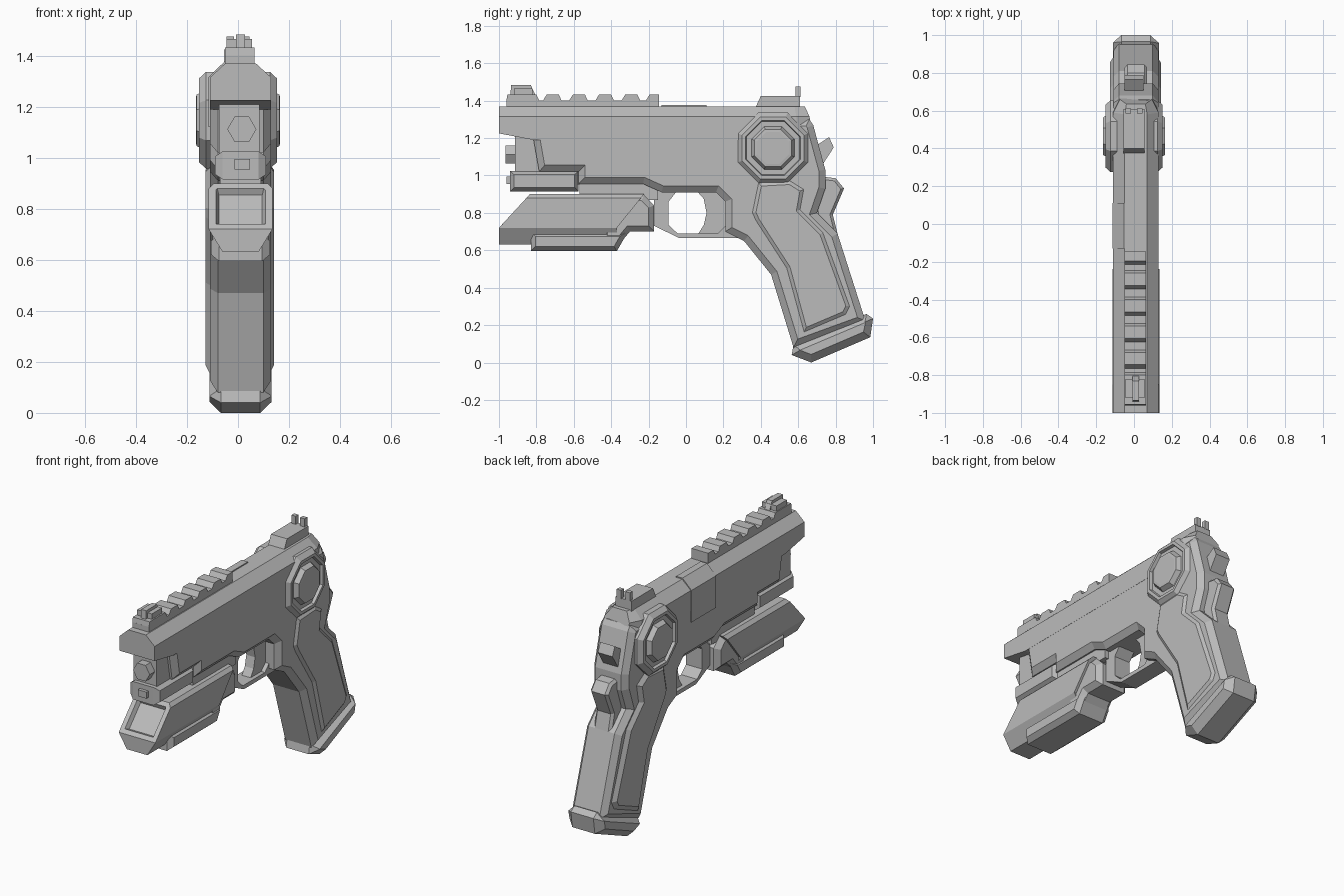
import bpy, bmesh, math
from mathutils import Vector

old = bpy.data.objects.get("Cube")
if old:
    bpy.data.objects.remove(old, do_unlink=True)

CX = 0.01  # centre plane of the body

grey = bpy.data.materials.new("plain grey")
grey.use_nodes = True
grey.diffuse_color = (0.5, 0.5, 0.5, 1)
bsdf = next(n for n in grey.node_tree.nodes if n.type == 'BSDF_PRINCIPLED')
bsdf.inputs["Base Color"].default_value = (0.5, 0.5, 0.5, 1)
bsdf.inputs["Roughness"].default_value = 0.7


def finish(bm, name):
    bmesh.ops.recalc_face_normals(bm, faces=bm.faces)
    me = bpy.data.meshes.new(name)
    bm.to_mesh(me)
    bm.free()
    me.materials.append(grey)
    ob = bpy.data.objects.new(name, me)
    bpy.context.collection.objects.link(ob)
    return ob


def loft_bm(rings):
    """Skin a list of equal-length rings of points and cap both ends."""
    bm = bmesh.new()
    vs = [[bm.verts.new(p) for p in r] for r in rings]
    n = len(rings[0])
    for a, b in zip(vs, vs[1:]):
        for i in range(n):
            j = (i + 1) % n
            bm.faces.new((a[i], a[j], b[j], b[i]))
    caps = [bm.faces.new(vs[0]), bm.faces.new(vs[-1])]
    bmesh.ops.recalc_face_normals(bm, faces=bm.faces)
    return bm, vs, caps


def loft(name, rings):
    return finish(loft_bm(rings)[0], name)


def prism(name, pts, hw, inset=0.0, depth=0.0, cx=CX):
    """Side outline (y, z) spread across x, with both side faces chamfered."""
    rings = [[(cx + s * (hw - depth), y, z) for y, z in pts] for s in (-1, 1)]
    bm, vs, caps = loft_bm(rings)
    if inset:
        bmesh.ops.inset_individual(bm, faces=caps, thickness=inset, depth=depth,
                                   use_even_offset=True)
    return finish(bm, name)


def box(name, y0, y1, z0, z1, hw, inset=0.0, depth=0.0, cx=CX):
    return prism(name, [(y0, z0), (y1, z0), (y1, z1), (y0, z1)], hw, inset, depth, cx)


# Slide: chamfered top, undercut nose, tapered tail
def slide_ring(y, low, hw=0.12, top=0.06, rake=0.0):
    half = [(hw, low, 0), (hw, 1.315, -rake * 0.5), (top, 1.37, -rake)]
    return ([(CX - x, y + d, z) for x, z, d in half]
            + [(CX + x, y + d, z) for x, z, d in reversed(half)])


loft("slide", [slide_ring(-1.0, 1.225), slide_ring(-0.815, 1.19),
               slide_ring(0.60, 1.19, rake=0.02),
               slide_ring(0.685, 1.19, 0.085, 0.05, rake=0.05)])

# Frame and grip core in one outline
prism("frame", [(-.815, 1.30), (-.815, 1.19), (-.785, 1.02), (-.575, 1.02), (-.575, .955),
                (-.23, .955), (-.13, .91), (.16, .91), (.21, .86), (.21, .70), (.31, .65),
                (.455, .47), (.575, .08), (.96, .22), (.81, .69), (.70, .80), (.745, .93),
                (.745, 1.03), (.68, 1.27), (.66, 1.30)], 0.119, 0.035, 0.03)

# Muzzle end: inner block, lower block, barrel and guide rod
box("muzzle_block", -.915, -.4, .95, 1.21, .08, cx=.005)
box("dust_cover", -.94, -.575, .915, 1.025, .10, .02, .03)
loft("barrel", [[(.015 + .057 * math.cos(k * math.pi / 3), y,
                  1.112 + .057 * math.sin(k * math.pi / 3)) for k in range(6)]
                for y in (-.965, -.88)])
box("guide_rod", -.96, -.90, .955, .995, .03, cx=.017)

# Ejection port cover wrapped over the slide's edge
port = [(-.115, 1.12), (-.115, 1.317), (-.053, 1.377), (-.01, 1.377), (-.01, 1.36), (-.09, 1.12)]
loft("ejection_port", [[(x, y, z) for x, z in port] for y in (-.13, .11)])

# Accessory rail
box("rail_base", -.96, -.145, 1.36, 1.402, .057, cx=.007)
for a, b in [(-.96, -.80), (-.75, -.68), (-.61, -.54), (-.47, -.40), (-.33, -.26), (-.20, -.145)]:
    prism("rail_tooth", [(a - .015 if a > -.9 else a, 1.40), (b + .015 if b < -.2 else b, 1.40),
                         (b, 1.432), (a + .005, 1.432)], .057, cx=.007)

# Sights
prism("front_sight", [(-.94, 1.42), (-.80, 1.42), (-.83, 1.483), (-.935, 1.483)], .017, cx=.01)
box("front_sight_base", -.92, -.82, 1.43, 1.465, .05, cx=.005)
prism("rear_sight", [(.37, 1.36), (.61, 1.36), (.61, 1.425), (.40, 1.425)], .055, cx=.0)
for s in (-1, 1):
    box("rear_sight_post", .585, .612, 1.42, 1.475, .015, cx=s * .03)

# Octagonal side dials
dial = [(.19, .09), (.19, .125), (.165, .152), (.147, .152), (.142, .135), (.115, .135),
        (.10, .163), (.085, .165)]
for s in (-1, 1):
    loft("side_dial", [[(s * x, .465 + r / math.cos(math.pi / 8) * math.cos((k + .5) * math.pi / 4),
                         1.147 + r / math.cos(math.pi / 8) * math.sin((k + .5) * math.pi / 4))
                        for k in range(8)] for r, x in dial])

# Grip panels, hammer, tail spur and grip cap
prism("grip_panels", [(.38, .97), (.345, .80), (.365, .755), (.53, .50), (.625, .15), (.86, .25),
                      (.885, .30), (.74, .70), (.62, .82), (.64, .93), (.56, .98)],
      .135, .028, .02, cx=.007)
prism("hammer", [(.64, 1.15), (.705, 1.165), (.765, 1.205), (.79, 1.15), (.725, 1.05),
                 (.64, 1.03)], .05, cx=0)
prism("tail_spur", [(.68, 1.0), (.76, .99), (.80, .985), (.845, .93), (.785, .79), (.81, .69),
                    (.70, .68)], .06, .015, .015)
prism("grip_cap", [(.575, .095), (.93, .245), (.965, .26), (1.0, .235), (.985, .135), (.67, 0.0),
                   (.565, .04)], .122, .04, .045)

# Trigger guard as a strip between an outer and an inner outline
outer = [(-.17, .92), (-.17, .82), (-.17, .73), (-.035, .665), (.30, .665), (.30, .73)]
inner = [(-.05, .915), (-.093, .86), (-.093, .735), (-.045, .69), (.17, .69), (.21, .73)]
W = .055
loft("trigger_guard", [[(CX - W, *o), (CX + W, *o), (CX + W, *i), (CX - W, *i)]
                       for o, i in zip(outer, inner)])
prism("trigger", [(.055, .92), (.095, .875), (.11, .80), (.095, .735), (.06, .68), (.22, .68),
                  (.22, .92)], .03)

# Under-barrel light: raked front with a recessed lens
section = [(.07, .63, -1.0, -.37), (.125, .72, -1.0, -.37), (.125, .88, -.853, -.24),
           (.105, .90, -.835, -.225)]


def light_ring(e):
    return ([(CX - s[0], s[2 + e], s[1]) for s in section]
            + [(CX + s[0], s[2 + e], s[1]) for s in reversed(section)])


bm, vs, caps = loft_bm([light_ring(0), light_ring(1)])
bmesh.utils.face_split(caps[0], vs[0][1], vs[0][6])
bmesh.utils.face_split(caps[1], vs[1][1], vs[1][6])
bm.normal_update()
lens = [f for f in bm.faces if f.normal.y < -.5 and f.normal.z > .3]
bmesh.ops.inset_individual(bm, faces=lens, thickness=.028, use_even_offset=True)
bmesh.ops.inset_individual(bm, faces=lens, thickness=.012, depth=-.025, use_even_offset=True)
finish(bm, "light_body")
prism("light_pad", [(-.83, .595), (-.83, .70), (-.31, .70), (-.37, .595)], .115, .025, .03)
prism("light_rear", [(-.45, .895), (-.225, .895), (-.17, .84), (-.17, .70), (-.30, .70),
                     (-.35, .64), (-.45, .64)], .11, .03, .03)
box("light_mount", -.57, -.15, .87, .97, .08)
